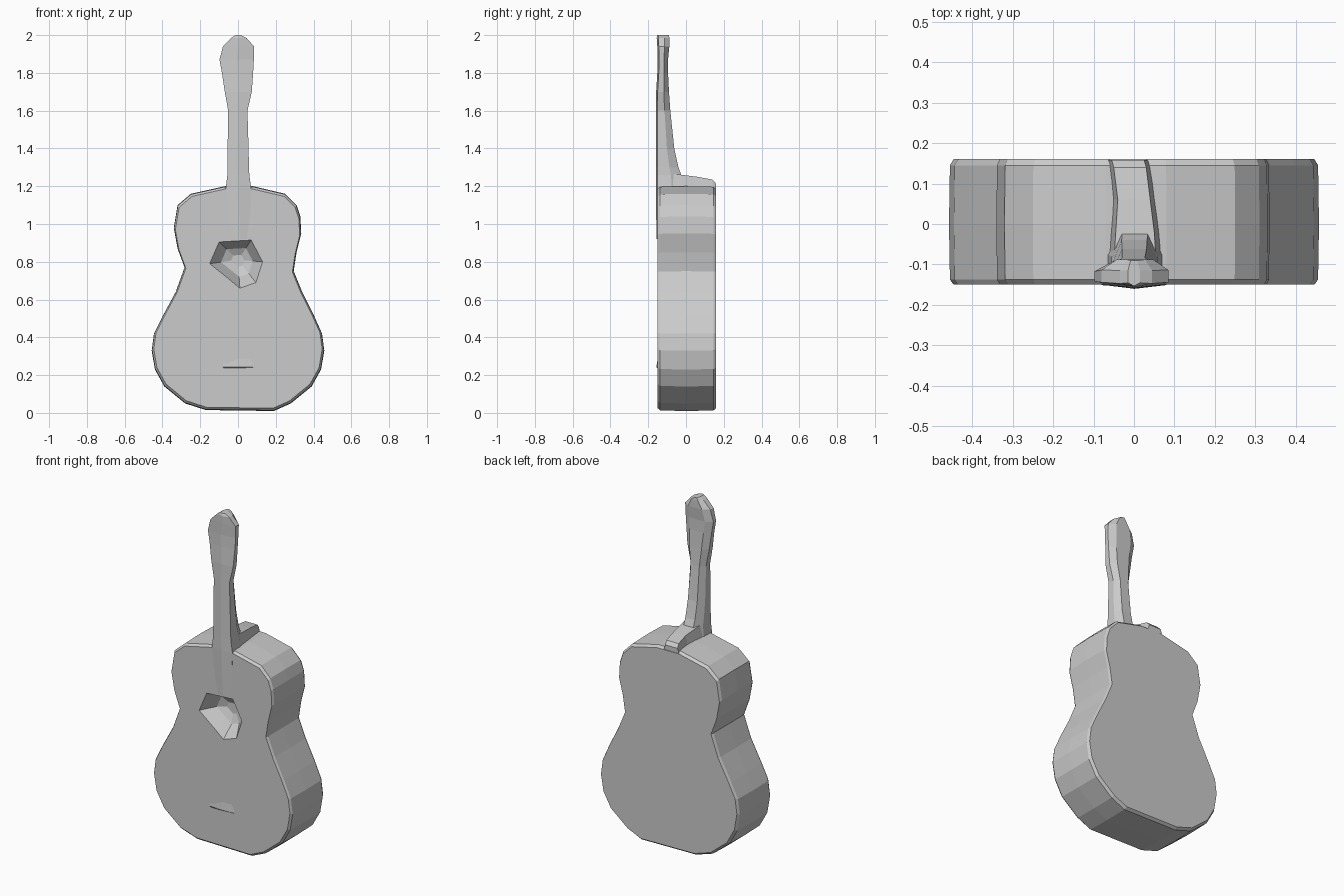
import bpy
import bmesh
from mathutils import Vector

if "Cube" in bpy.data.objects:
    bpy.data.objects.remove(bpy.data.objects["Cube"])

grey = bpy.data.materials.new("plain grey")
grey.use_nodes = True
grey.diffuse_color = (0.6, 0.6, 0.6, 1)
grey.node_tree.nodes["Principled BSDF"].inputs["Base Color"].default_value = (0.6, 0.6, 0.6, 1)


def finish(name, bm):
    """Turn a bmesh into a flat shaded grey object."""
    bmesh.ops.recalc_face_normals(bm, faces=bm.faces)
    mesh = bpy.data.meshes.new(name)
    bm.to_mesh(mesh)
    bm.free()
    mesh.materials.append(grey)
    obj = bpy.data.objects.new(name, mesh)
    bpy.context.collection.objects.link(obj)
    return obj


def loft(bm, rings):
    """Skin a list of equal point rings and return their vertices."""
    loops = [[bm.verts.new(p) for p in ring] for ring in rings]
    for a, b in zip(loops, loops[1:]):
        for i in range(len(a)):
            j = (i + 1) % len(a)
            bm.faces.new((a[i], a[j], b[j], b[i]))
    return loops


def solid(name, rings):
    bm = bmesh.new()
    loops = loft(bm, rings)
    bm.faces.new(loops[0])
    bm.faces.new(loops[-1])
    return finish(name, bm)


# Body outline, right hand side then left hand side, as (x, z)
outline = [(0.19, 0.01), (0.28, 0.05), (0.39, 0.14), (0.44, 0.23), (0.457, 0.33),
           (0.445, 0.42), (0.4, 0.52), (0.34, 0.64), (0.295, 0.75), (0.31, 0.85),
           (0.335, 0.95), (0.33, 1.04), (0.31, 1.1), (0.25, 1.16), (0.08, 1.2),
           (-0.07, 1.2), (-0.25, 1.16), (-0.32, 1.1), (-0.34, 0.98), (-0.32, 0.87),
           (-0.283, 0.77), (-0.33, 0.64), (-0.4, 0.51), (-0.445, 0.42), (-0.457, 0.33),
           (-0.44, 0.23), (-0.39, 0.14), (-0.28, 0.05), (-0.17, 0.015)]
hole = [(-0.15, 0.79), (-0.1, 0.905), (0.07, 0.915), (0.13, 0.8),
        (0.095, 0.69), (0.01, 0.66), (-0.05, 0.71)]


def ring_at(points, y, scale, centre):
    cx, cz = centre
    return [Vector((cx + (x - cx) * scale, y, cz + (z - cz) * scale)) for x, z in points]


# Body shell with softened rims
bm = bmesh.new()
middle = (0, 0.6)
shell = loft(bm, [ring_at(outline, y, s, middle) for y, s in
                  [(-0.15, 0.975), (-0.137, 0.995), (0.0, 1.0), (0.145, 0.995), (0.16, 0.975)]])
bm.faces.new(shell[-1])

# Sound hole sinking to a small floor
pit = loft(bm, [ring_at(hole, y, s, (0.0, 0.81)) for y, s in
                [(-0.15, 1.0), (-0.07, 0.6), (-0.05, 0.25)]])
bm.faces.new(pit[-1])

# Front face filled between the rim and the sound hole
border = [e for e in bm.edges if e.is_boundary]
bmesh.ops.triangle_fill(bm, edges=border, use_beauty=True, normal=(0, -1, 0))
finish("body", bm)


def neck_ring(z, left, right, front, back):
    """Six sided section: flat front, narrower rounded back."""
    mid = (left + right) / 2
    side = front + (back - front) * 0.6
    return [(left, front + 0.008, z), (mid, front, z), (right, front + 0.008, z),
            (right, side, z),
            (mid + (right - mid) * 0.55, back, z), (mid + (left - mid) * 0.55, back, z),
            (left, side, z)]


# Neck, fingerboard and headstock in one sweep
sections = [(0.92, -0.04, 0.06, -0.156, -0.13), (1.19, -0.065, 0.07, -0.16, -0.02),
            (1.26, -0.056, 0.06, -0.16, -0.025), (1.3, -0.056, 0.058, -0.16, -0.04),
            (1.4, -0.055, 0.056, -0.16, -0.062), (1.6, -0.052, 0.05, -0.16, -0.083),
            (1.7, -0.07, 0.073, -0.158, -0.09), (1.8, -0.085, 0.08, -0.152, -0.095),
            (1.87, -0.098, 0.084, -0.15, -0.095), (1.94, -0.08, 0.085, -0.152, -0.088),
            (1.985, -0.035, 0.045, -0.155, -0.088), (2.0, -0.015, 0.015, -0.153, -0.09)]
solid("neck", [neck_ring(*s) for s in sections])

# Heel running from the neck to the back rim
solid("heel", [[(l - 0.02, y, 1.15), (l, y, top), (r, y, top), (r + 0.02, y, 1.15)]
               for y, l, r, top in [(-0.1, -0.05, 0.055, 1.27), (-0.02, -0.045, 0.05, 1.26),
                                    (0.06, -0.04, 0.04, 1.25), (0.14, -0.05, 0.03, 1.235),
                                    (0.158, -0.055, 0.025, 1.215)]])

# Low bridge wedge on the front
solid("bridge", [[(x, -0.148, 0.235), (x, y, 0.242), (x, -0.148, 0.3)]
                 for x, y in [(-0.08, -0.151), (0, -0.157), (0.08, -0.151)]])
